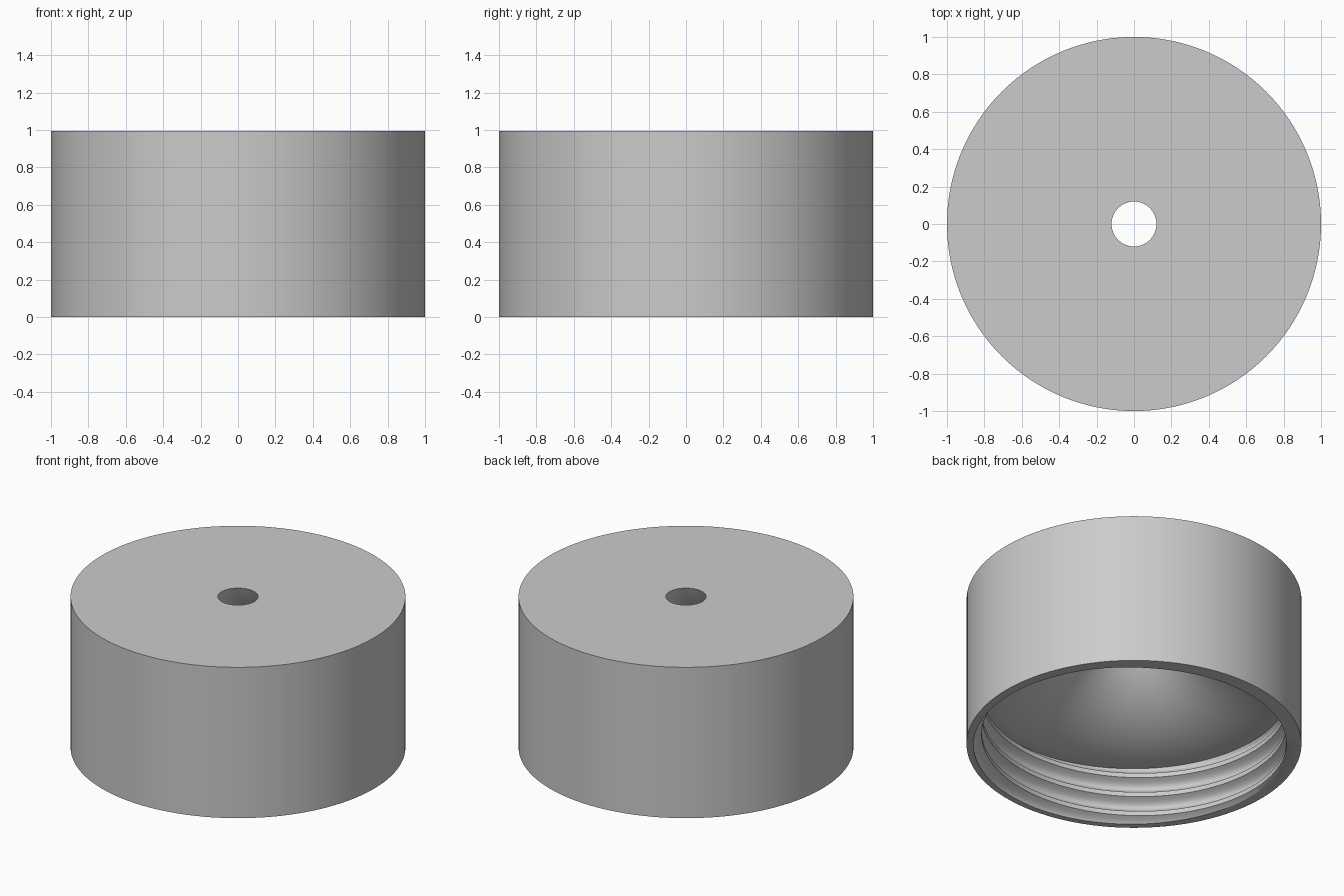
import bpy, bmesh
from math import sin, cos, atan2, hypot, radians, pi

default = bpy.data.objects.get("Cube")
if default:
    bpy.data.objects.remove(default, do_unlink=True)

SEGMENTS = 128
HOLE, HEIGHT = 0.12, 0.994
ROOT, CREST = 0.963, 0.91     # thread radii
PITCH, LAND = 0.131, 0.03     # thread rise per turn and flat crest width
START = -0.051                # lower crest edge at angle zero
SHOULDER = 0.385              # height where the thread ends
GROOVE_STEPS, FLARE_STEPS = 8, 28

# Arc of the underside, from the shoulder to the top edge of the hole
RUN, RISE = CREST - HOLE, HEIGHT - SHOULDER
HALF = radians(31)
FLARE = hypot(RUN, RISE) / (2 * sin(HALF))
TILT = atan2(RISE, RUN) - HALF


def thread_radius(z, edge_z):
    """Radius of the wall at height z: flat crests between rounded grooves."""
    u = (z - edge_z) % PITCH
    s = max(u - LAND, 0) / (PITCH - LAND)
    return CREST + (ROOT - CREST) * 4 * s * (1 - s)


def section(angle):
    """Closed radial section (r, z) of the cap at an angle."""
    # flat top and outer wall
    pts = [(HOLE, HEIGHT), (1, HEIGHT), (1, 0)]
    # helical thread, trimmed at the rim and at the shoulder
    edge_z = START + PITCH * angle / (2 * pi)
    for k in range(-2, 6):
        base = edge_z + k * PITCH
        for i in range(GROOVE_STEPS + 1):
            z = base + LAND + (PITCH - LAND) * i / GROOVE_STEPS
            z = min(max(z, 0), SHOULDER)
            pts.append((thread_radius(z, edge_z), z))
    # flared underside rising to the centre hole
    for i in range(FLARE_STEPS + 1):
        t = TILT + 2 * HALF * i / FLARE_STEPS
        pts.append((CREST - FLARE * (sin(t) - sin(TILT)),
                    SHOULDER + FLARE * (cos(TILT) - cos(t))))
    return pts


# Sweep the section around the axis
bm = bmesh.new()
columns = []
for i in range(SEGMENTS + 1):
    a = 2 * pi * i / SEGMENTS
    columns.append([bm.verts.new((r * cos(a), r * sin(a), z)) for r, z in section(a)])
for c, d in zip(columns, columns[1:]):
    for j in range(len(c) - 1):
        bm.faces.new((c[j], d[j], d[j + 1], c[j + 1]))
bmesh.ops.remove_doubles(bm, verts=bm.verts, dist=0.00002)
bmesh.ops.recalc_face_normals(bm, faces=bm.faces)

mesh = bpy.data.meshes.new("threaded_cap")
bm.to_mesh(mesh)
bm.free()
cap = bpy.data.objects.new("threaded_cap", mesh)
bpy.context.collection.objects.link(cap)

# Plain grey material
grey = bpy.data.materials.new("light_grey")
grey.use_nodes = True
colour = (0.6, 0.6, 0.6, 1)
grey.diffuse_color = colour
grey.node_tree.nodes["Principled BSDF"].inputs["Base Color"].default_value = colour
mesh.materials.append(grey)

# Smooth round walls, sharp rims and thread edges
bpy.ops.object.select_all(action="DESELECT")
cap.select_set(True)
bpy.context.view_layer.objects.active = cap
bpy.ops.object.shade_smooth_by_angle(angle=pi / 6)
